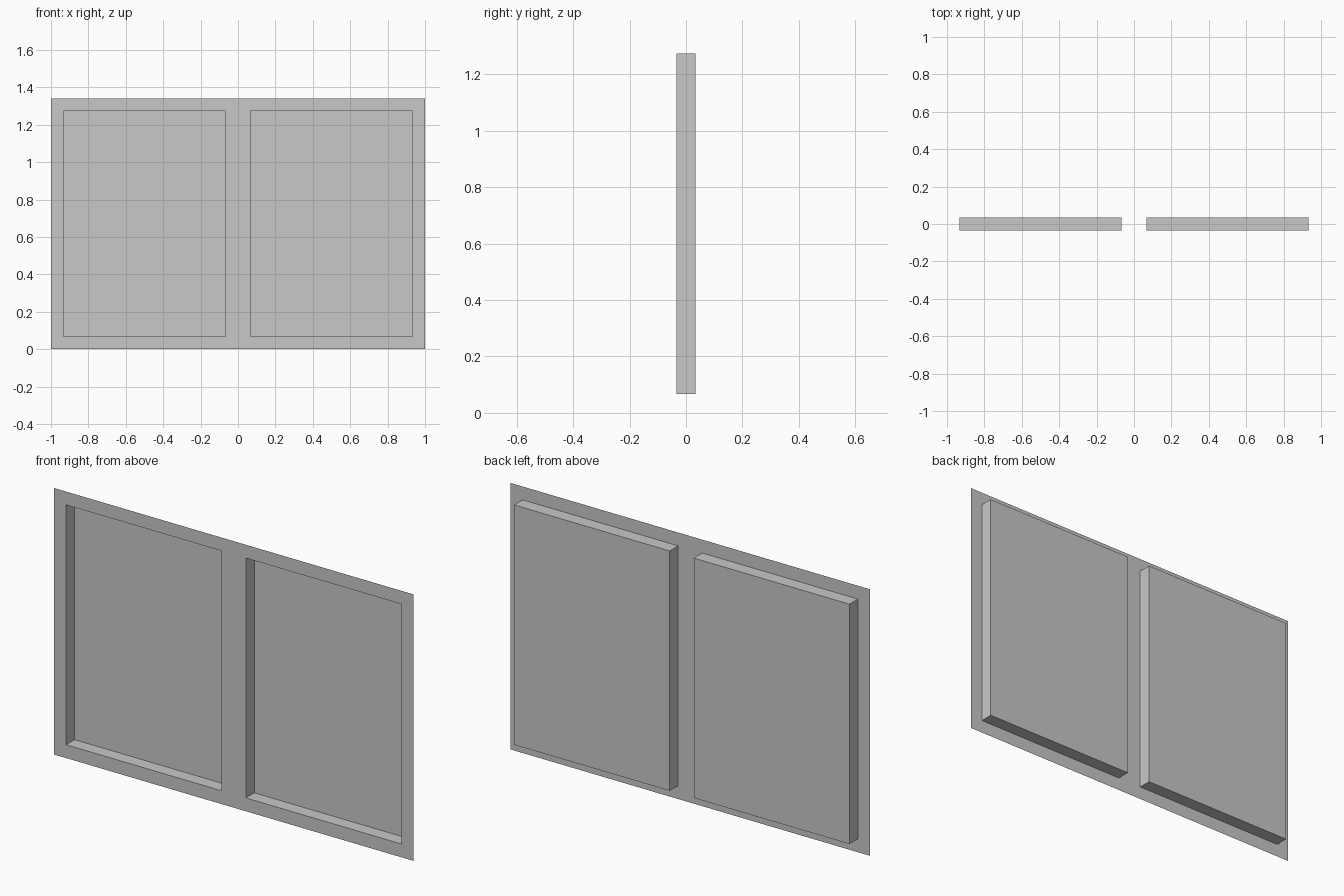
import bpy
import bmesh

cube = bpy.data.objects.get("Cube")
if cube:
    bpy.data.objects.remove(cube, do_unlink=True)

WIDTH, HEIGHT, DEPTH, RIM = 2.0, 1.34, 0.067, 0.067

grey = bpy.data.materials.new("plain_grey")
grey.use_nodes = True
colour = (0.58, 0.58, 0.58, 1)
grey.diffuse_color = colour
grey.node_tree.nodes["Principled BSDF"].inputs["Base Color"].default_value = colour

# Thin sheet: two bays side by side, facing the front
bm = bmesh.new()
front, back = -DEPTH / 2, DEPTH / 2
columns = [[bm.verts.new((x, front, z)) for z in (0, HEIGHT)]
           for x in (-WIDTH / 2, 0, WIDTH / 2)]
bays = [bm.faces.new((a[0], b[0], b[1], a[1]))
        for a, b in zip(columns, columns[1:])]
bm.normal_update()

# Flat rim round each bay, then push the panel back to form a shallow tray
bmesh.ops.inset_individual(bm, faces=bays, thickness=RIM, use_even_offset=True)
for bay in bays:
    panel = bmesh.ops.extrude_discrete_faces(bm, faces=[bay])["faces"][0]
    bmesh.ops.translate(bm, verts=panel.verts, vec=(0, back - front, 0))

mesh = bpy.data.meshes.new("recessed_double_panel")
bm.to_mesh(mesh)
bm.free()
mesh.materials.append(grey)
sheet = bpy.data.objects.new("recessed_double_panel", mesh)
bpy.context.collection.objects.link(sheet)
